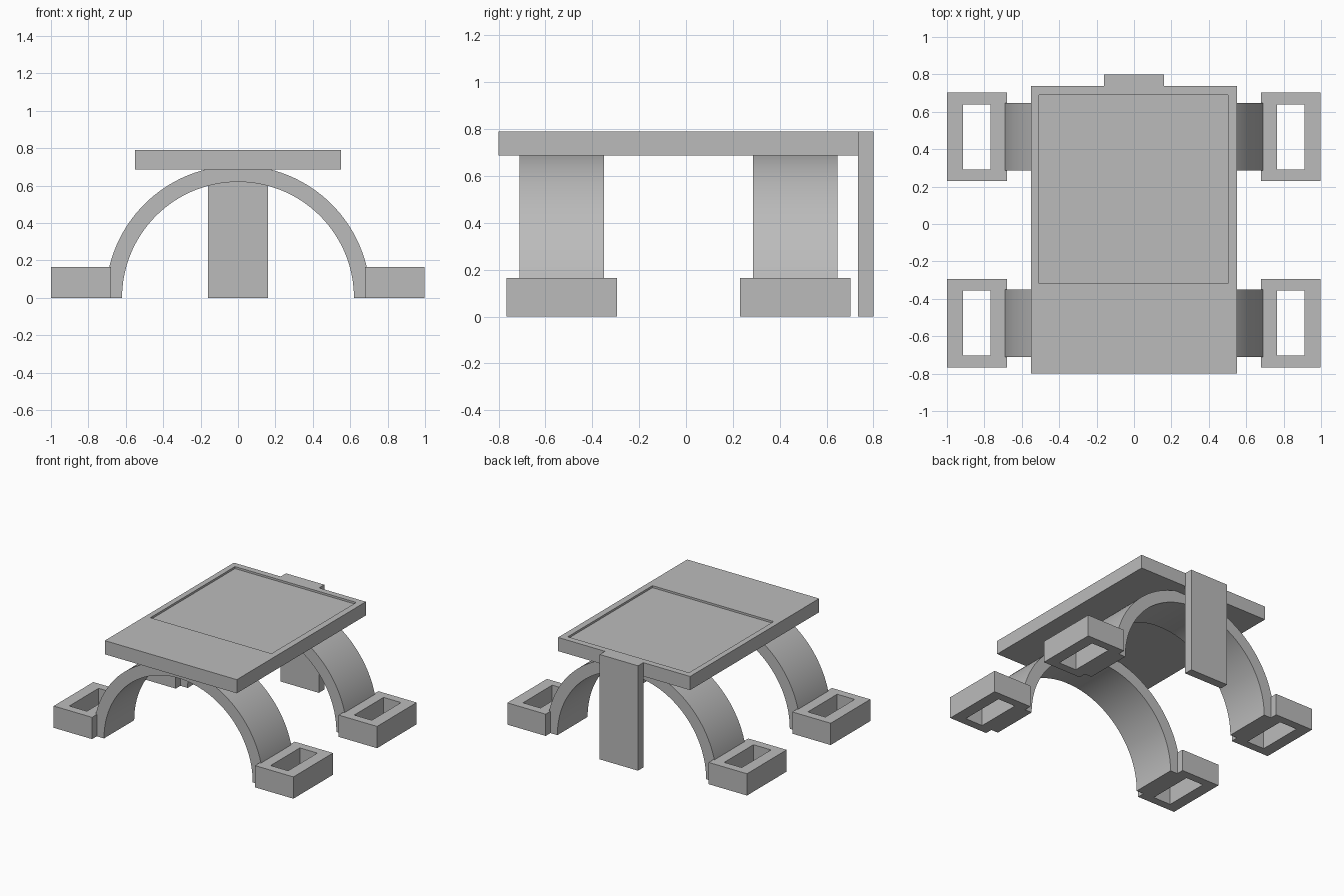
import bpy, bmesh, math

old = bpy.data.objects.get("Cube")
if old:
    bpy.data.objects.remove(old, do_unlink=True)

grey = bpy.data.materials.new("plain grey")
grey.use_nodes = True
colour = (0.5, 0.5, 0.5, 1)
grey.diffuse_color = colour
grey.node_tree.nodes["Principled BSDF"].inputs["Base Color"].default_value = colour


def finish(name, bm):
    bmesh.ops.recalc_face_normals(bm, faces=bm.faces)
    mesh = bpy.data.meshes.new(name)
    bm.to_mesh(mesh)
    bm.free()
    mesh.materials.append(grey)
    obj = bpy.data.objects.new(name, mesh)
    bpy.context.collection.objects.link(obj)
    return obj


def box(name, x, y, z):
    bm = bmesh.new()
    bmesh.ops.create_cube(bm, size=1)
    for v in bm.verts:
        v.co = [lo + (c + 0.5) * (hi - lo) for c, (lo, hi) in zip(v.co, (x, y, z))]
    return finish(name, bm)


def cut(obj, x, y, z):
    cutter = box(obj.name + "_cutter", x, y, z)
    cutter.hide_render = True
    cutter.hide_set(True)
    mod = obj.modifiers.new("opening", 'BOOLEAN')
    mod.object = cutter
    mod.solver = 'EXACT'
    # Bake the opening, then drop the helper
    bpy.context.view_layer.update()
    graph = bpy.context.evaluated_depsgraph_get()
    mesh = bpy.data.meshes.new_from_object(obj.evaluated_get(graph))
    obj.modifiers.clear()
    obj.data = mesh
    bpy.data.objects.remove(cutter, do_unlink=True)


def arch(name, y, inner=0.62, outer=0.708, steps=64):
    angles = [math.pi * i / steps for i in range(steps + 1)]
    outline = [(outer * math.cos(a), outer * math.sin(a)) for a in angles]
    outline += [(inner * math.cos(a), inner * math.sin(a)) for a in reversed(angles)]
    bm = bmesh.new()
    face = bm.faces.new([bm.verts.new((px, y[0], pz)) for px, pz in outline])
    new = bmesh.ops.extrude_face_region(bm, geom=[face])["geom"]
    bmesh.ops.translate(bm, vec=(0, y[1] - y[0], 0),
                        verts=[g for g in new if isinstance(g, bmesh.types.BMVert)])
    obj = finish(name, bm)
    bpy.ops.object.select_all(action='DESELECT')
    obj.select_set(True)
    bpy.context.view_layer.objects.active = obj
    bpy.ops.object.shade_smooth_by_angle(angle=math.radians(30))


# Top plate with its shallow rectangular recess
plate = box("top_plate", (-0.55, 0.55), (-0.8, 0.737), (0.687, 0.79))
cut(plate, (-0.508, 0.502), (-0.318, 0.69), (0.775, 0.9))

# Upright support at the back
box("back_support", (-0.16, 0.16), (0.735, 0.8), (0, 0.79))

# Arched legs, each ending in a pair of slotted feet
for place, mid in (("front", -0.53), ("back", 0.466)):
    arch(place + "_arch", (mid - 0.18, mid + 0.18))
    for side, mx in (("left", 0.838), ("right", -0.84)):
        foot = box(f"{place}_{side}_foot", (mx - 0.16, mx + 0.16),
                   (mid - 0.236, mid + 0.236), (0, 0.164))
        cut(foot, (mx - 0.073, mx + 0.073), (mid - 0.174, mid + 0.174), (-0.1, 0.3))
